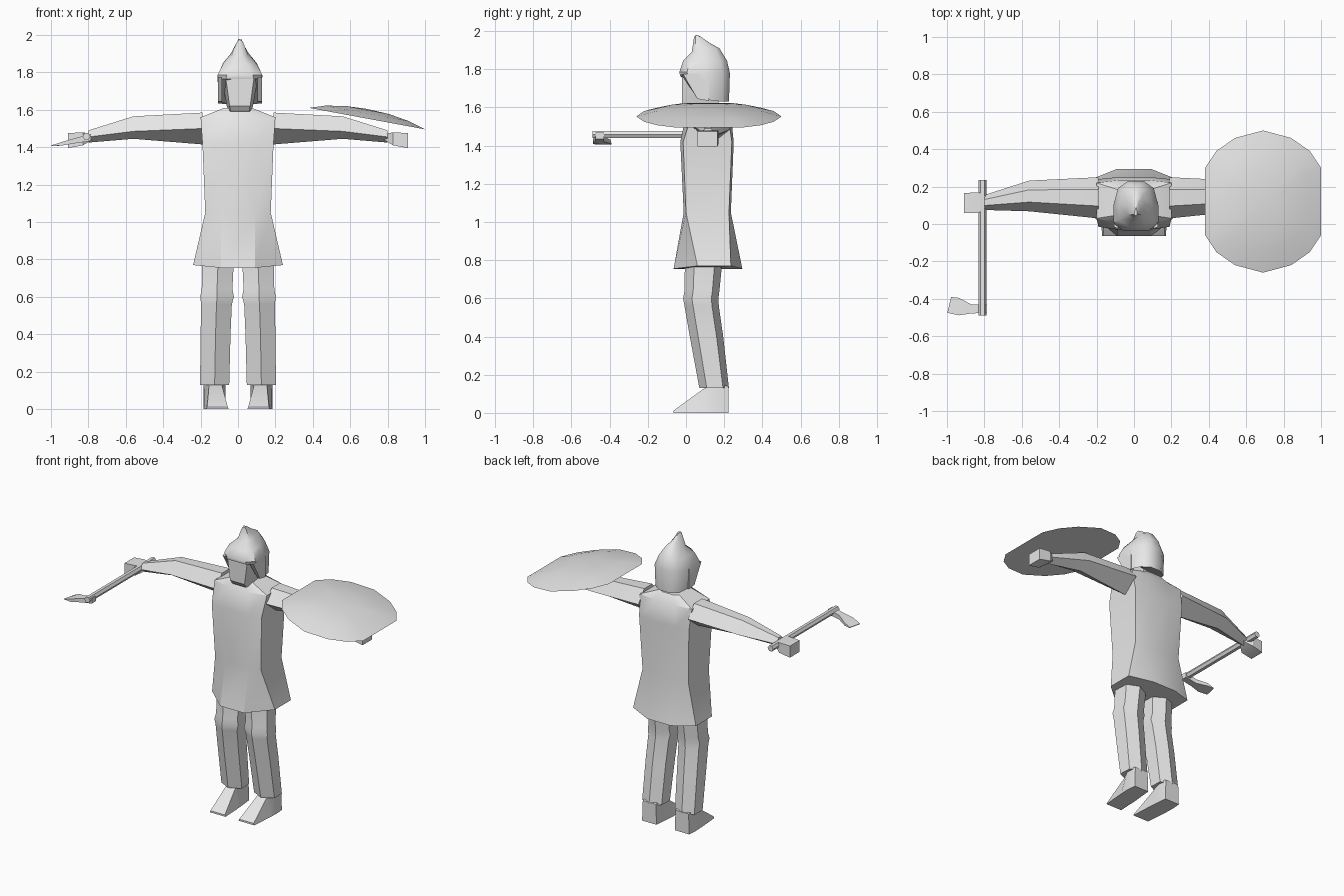
import bpy, bmesh, math
from mathutils import Vector

if "Cube" in bpy.data.objects:
    bpy.data.objects.remove(bpy.data.objects["Cube"])

grey = bpy.data.materials.new("light grey")
grey.diffuse_color = (0.8, 0.8, 0.8, 1)
grey.use_nodes = True
grey.node_tree.nodes["Principled BSDF"].inputs["Base Color"].default_value = grey.diffuse_color


def finish(name, bm, angle=30):
    bmesh.ops.remove_doubles(bm, verts=bm.verts, dist=0.0005)
    bmesh.ops.recalc_face_normals(bm, faces=bm.faces)
    me = bpy.data.meshes.new(name)
    bm.to_mesh(me)
    bm.free()
    me.materials.append(grey)
    ob = bpy.data.objects.new(name, me)
    bpy.context.collection.objects.link(ob)
    bpy.ops.object.select_all(action='DESELECT')
    ob.select_set(True)
    bpy.context.view_layer.objects.active = ob
    bpy.ops.object.shade_smooth_by_angle(angle=math.radians(angle))
    return ob


def loft(name, rings, angle=30):
    """Skin a closed solid through rings with equal point counts."""
    bm = bmesh.new()
    loops = [[bm.verts.new(p) for p in r] for r in rings]
    n = len(loops[0])
    for a, b in zip(loops, loops[1:]):
        for i in range(n):
            j = (i + 1) % n
            bm.faces.new((a[i], a[j], b[j], b[i]))
    bm.faces.new(loops[0])
    bm.faces.new(loops[-1])
    return finish(name, bm, angle)


def octagon(z, w, c, y0, y1, y2, y3, dip=0.0):
    """Level ring: half width w, half width c of the front and back panels."""
    return [(-c, y0, z - dip), (c, y0, z - dip), (w, y1, z), (w, y2, z),
            (c, y3, z - dip), (-c, y3, z - dip), (-w, y2, z), (-w, y1, z)]


# Tunic: flared skirt, waist, chest, shoulders, collar
loft("tunic", [
    octagon(0.77, 0.24, 0.09, -0.065, 0.06, 0.235, 0.295, 0.015),
    octagon(1.05, 0.175, 0.09, -0.012, 0.0, 0.225, 0.235),
    octagon(1.42, 0.19, 0.09, -0.03, -0.015, 0.24, 0.25),
    octagon(1.56, 0.2, 0.08, 0.0, 0.03, 0.22, 0.235),
    octagon(1.61, 0.075, 0.04, 0.025, 0.05, 0.18, 0.2)])

for s, side in ((-1, "right"), (1, "left")):
    # Arm: flat on top, ridged underneath, narrowing to the wrist
    arm = [(0.19, 0.03, 0.25, 1.50, 1.585, 1.415),
           (0.56, 0.068, 0.232, 1.485, 1.565, 1.445),
           (0.80, 0.075, 0.155, 1.455, 1.49, 1.425)]
    loft(side + "_arm", [
        [(s * x, a, m), (s * x, a * 0.7 + b * 0.3, t), (s * x, a * 0.3 + b * 0.7, t),
         (s * x, b, m), (s * x, (a + b) / 2, lo)] for x, a, b, m, t, lo in arm])
    # Fist: flares away from the wrist
    loft(side + "_hand", [
        [(s * x, a, z0), (s * x, b, z0), (s * x, b, z1), (s * x, a, z1)]
        for x, a, b, z0, z1 in ((0.78, 0.10, 0.14, 1.44, 1.47),
                                (0.83, 0.06, 0.17, 1.41, 1.48),
                                (0.91, 0.06, 0.165, 1.395, 1.475))])
    # Trouser leg: six sides with ridges at front and back, bent at the knee
    leg = [(0.13, 0.125, 0.078, 0.07, 0.225), (0.40, 0.12, 0.08, 0.02, 0.195),
           (0.56, 0.115, 0.082, -0.008, 0.172), (0.60, 0.112, 0.09, -0.015, 0.17),
           (0.64, 0.112, 0.082, -0.008, 0.175), (0.84, 0.105, 0.085, -0.005, 0.195)]
    loft(side + "_leg", [
        [(s * cx, y0, z), (s * (cx + w), y0 * 0.75 + y1 * 0.25, z),
         (s * (cx + w * 0.95), y0 * 0.2 + y1 * 0.8, z), (s * cx, y1, z),
         (s * (cx - w * 0.95), y0 * 0.2 + y1 * 0.8, z),
         (s * (cx - w), y0 * 0.75 + y1 * 0.25, z)] for z, cx, w, y0, y1 in leg])
    # Shoe: wedge with a wide thin toe
    loft(side + "_shoe", [
        [(s * (cx - w), y, 0), (s * (cx + w), y, 0),
         (s * (cx + t), y, h), (s * (cx - t), y, h)]
        for y, cx, w, t, h in ((-0.065, 0.11, 0.06, 0.055, 0.012),
                               (0.09, 0.12, 0.062, 0.035, 0.125),
                               (0.16, 0.125, 0.06, 0.058, 0.15),
                               (0.222, 0.125, 0.055, 0.05, 0.14))], 25)

HX = 0.01  # head centre line

# Face and neck: tapering block under the helmet
loft("face", [
    [(HX - f, y0, z), (HX + f, y0, z), (HX + w, ym, z),
     (HX + w * 0.8, y1, z), (HX - w * 0.8, y1, z), (HX - w, ym, z)]
    for z, f, w, y0, ym, y1 in ((1.59, 0.05, 0.06, 0.0, 0.06, 0.17),
                                (1.62, 0.055, 0.07, -0.022, 0.06, 0.17),
                                (1.79, 0.078, 0.1, -0.022, 0.06, 0.2))])

# Helmet: rising rim at the front, dome, and a narrow crest on top
def helmet_ring(w, f, y0, ym, y1, z0, zm, z1):
    half = [(f, y0, z0), (w, y0 * 0.7 + ym * 0.3, z0), (w, ym, zm),
            (w * 0.8, ym * 0.3 + y1 * 0.7, z1), (w * 0.35, y1, z1)]
    return ([(HX + x, y, z) for x, y, z in half]
            + [(HX - x, y, z) for x, y, z in reversed(half)])


loft("helmet", [
    helmet_ring(0.112, 0.075, -0.03, 0.11, 0.225, 1.765, 1.64, 1.63),
    helmet_ring(0.12, 0.07, -0.035, 0.10, 0.23, 1.785, 1.78, 1.78),
    helmet_ring(0.09, 0.04, -0.015, 0.10, 0.215, 1.845, 1.85, 1.845),
    helmet_ring(0.045, 0.015, 0.03, 0.10, 0.175, 1.89, 1.905, 1.91),
    helmet_ring(0.02, 0.008, 0.04, 0.075, 0.13, 1.955, 1.95, 1.935),
    helmet_ring(0.007, 0.004, 0.045, 0.06, 0.075, 1.975, 1.98, 1.972)], 40)

# Cheek guards: plates hanging from the rim beside the face
for s, side in ((-1, "right"), (1, "left")):
    loft(side + "_cheek_guard", [
        [(HX + s * x, y, z) for y, z in ((y0, 1.775), (0.12, 1.775),
                                         (0.12, 1.635), (y1, 1.645))]
        for x, y0, y1 in ((0.117, -0.015, 0.06), (0.095, -0.025, 0.06))])

# Shield: tilted shallow dome, rounded long outline with flat left and right ends
quarter = [(0.31, 0.18), (0.25, 0.27), (0.15, 0.34), (0.0, 0.38)]
outline = quarter + [(-x, y) for x, y in quarter[2::-1]]
outline += [(-x, -y) for x, y in outline if (x, y) not in ((0.31, 0.18), (-0.31, 0.18))]
outline = sorted(set(outline) | {(0.31, -0.18), (-0.31, -0.18)},
                 key=lambda p: math.atan2(p[1], p[0]))
bm = bmesh.new()


def shield_point(x, y, rise):
    return bm.verts.new((0.69 + x, 0.12 + y, 1.553 - 0.185 * x + rise))


rings = [[shield_point(x * k, y * k, r) for x, y in outline]
         for k, r in ((1, 0), (0.72, 0.028), (0.38, 0.046))]
count = len(outline)
for a, b in zip(rings, rings[1:]):
    for i in range(count):
        j = (i + 1) % count
        bm.faces.new((a[i], a[j], b[j], b[i]))
top = shield_point(0, 0, 0.052)
for i in range(count):
    bm.faces.new((rings[-1][i], rings[-1][(i + 1) % count], top))
bm.faces.new(rings[0])
finish("shield", bm, 40)

# Axe handle: six-sided rod running forward from the fist
loft("axe_handle", [
    [(-0.81 + 0.021 * math.cos(math.radians(60 * i)), y,
      1.458 + 0.021 * math.sin(math.radians(60 * i))) for i in range(6)]
    for y in (-0.49, 0.235)])

# Axe head: drooping blade that widens to its cutting edge
loft("axe_head", [
    [(x, y0, z - t), (x - e, y1, z - t), (x - e, y1, z + t), (x, y0, z + t)]
    for x, e, y0, y1, z, t in ((-0.785, 0, -0.475, -0.43, 1.452, 0.018),
                               (-0.87, 0, -0.478, -0.43, 1.435, 0.014),
                               (-0.935, 0, -0.488, -0.395, 1.42, 0.010),
                               (-0.998, -0.02, -0.475, -0.39, 1.408, 0.002))])
